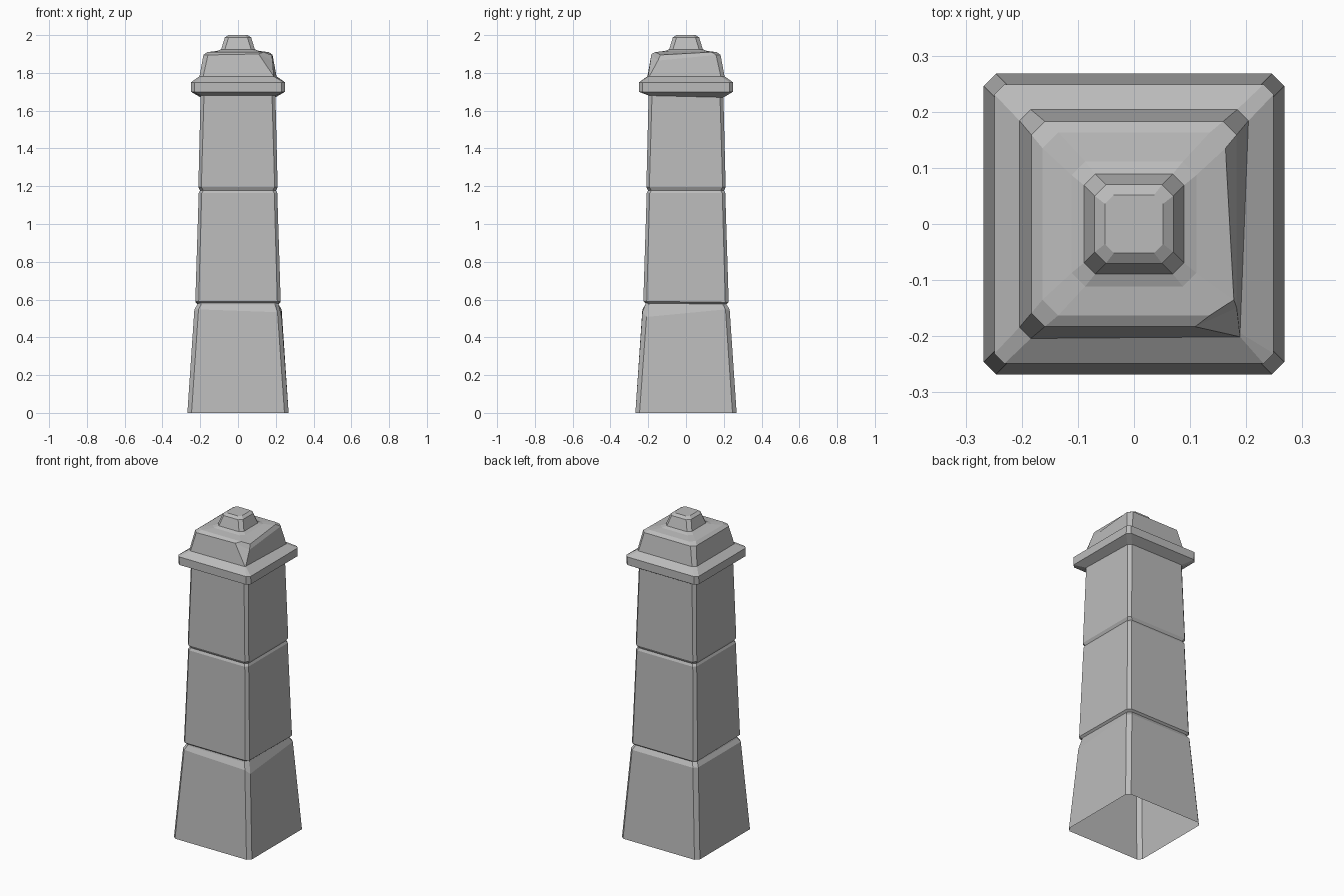
import bpy, bmesh
from mathutils import Matrix, Vector

cube = bpy.data.objects.get("Cube")
if cube:
    bpy.data.objects.remove(cube, do_unlink=True)

stone = bpy.data.materials.new("grey_stone")
stone.use_nodes = True
GREY = (0.5, 0.5, 0.5, 1)
stone.diffuse_color = GREY
stone.node_tree.nodes["Principled BSDF"].inputs["Base Color"].default_value = GREY


def ring(bm, z, half, cut, tilt=0.0, chips=None):
    """Square with cut corners; tilt leans it in y, chips move single points.
    Points 0 and 1 are the front corner on the +x side."""
    points = []
    for i in range(4):
        turn = Matrix.Rotation(i * 1.5707963, 3, 'Z')
        for p in ((half - cut, -half, z), (half, cut - half, z)):
            v = turn @ Vector(p)
            v.z += tilt * v.y
            points.append(v)
    for i, move in (chips or {}).items():
        points[i] += Vector(move)
    return [bm.verts.new(p) for p in points]


def loft(name, rings, top=False):
    """Open shell through a stack of rings, optionally closed on top."""
    bm = bmesh.new()
    loops = [ring(bm, *r) for r in rings]
    for a, b in zip(loops, loops[1:]):
        for i in range(8):
            j = (i + 1) % 8
            bm.faces.new((a[i], a[j], b[j], b[i]))
    if top:
        bm.faces.new(loops[-1])
    mesh = bpy.data.meshes.new(name)
    bm.to_mesh(mesh)
    bm.free()
    mesh.materials.append(stone)
    bpy.context.collection.objects.link(bpy.data.objects.new(name, mesh))


# Joints shared by neighbouring parts
groove_low = (0.578, 0.214, 0.02, -0.012)
groove_high = (1.178, 0.201, 0.018)
cap_seat = (1.675, 0.198, 0.018, -0.025)
roof_seat = (1.782, 0.204, 0.02, 0, {0: (0.005, 0.003, 0), 1: (-0.015, -0.01, 0)})
knob_seat = (1.916, 0.111, 0.024)

# Flared base, open underneath, with a worn upper edge
loft("base_block", [
    (0, 0.268, 0.022),
    (0.548, 0.231, 0.022, 0, {0: (0, 0, -0.015), 1: (0, 0, -0.04)}),
    (0.572, 0.216, 0.02),
    groove_low])

# Two shaft blocks
loft("middle_block", [
    groove_low,
    (0.588, 0.226, 0.018, -0.012),
    (1.163, 0.208, 0.016),
    groove_high])
loft("upper_block", [
    groove_high,
    (1.195, 0.21, 0.016),
    cap_seat])

# Overhanging cap
loft("cap_slab", [
    cap_seat,
    (1.7, 0.249, 0.02),
    (1.75, 0.249, 0.018),
    roof_seat])

# Roof block with one chipped corner
loft("roof_block", [
    roof_seat,
    (1.895, 0.183, 0.024, 0, {0: (-0.05, 0, 0.005), 1: (0, 0.01, -0.03)}),
    (1.91, 0.163, 0.028, 0, {1: (0.015, 0.0, -0.015)}),
    knob_seat])

# Finial knob
loft("top_knob", [
    knob_seat,
    (1.925, 0.089, 0.02),
    (1.987, 0.07, 0.02),
    (2.0, 0.052, 0.016)], top=True)
